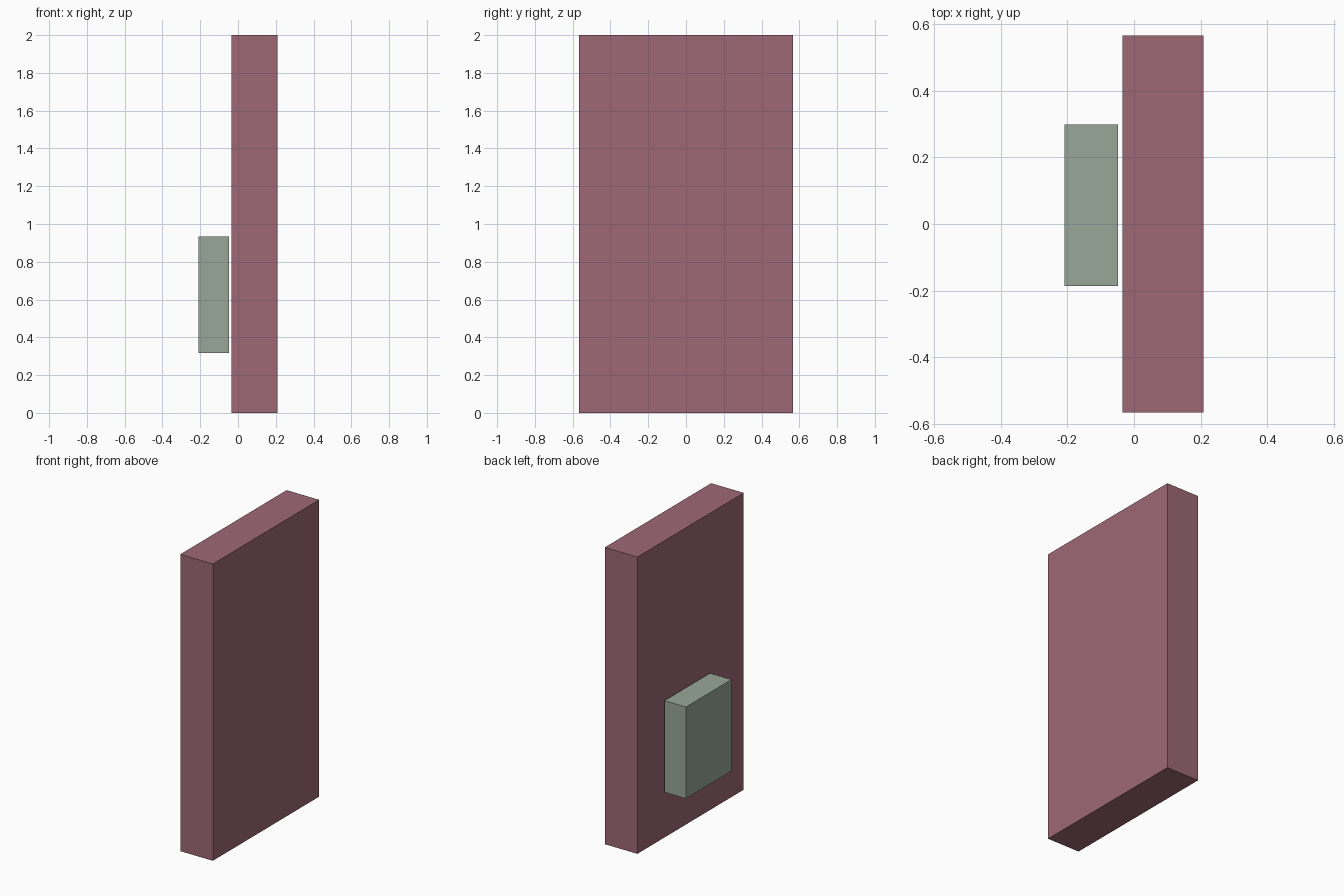
import bpy

if "Cube" in bpy.data.objects:
    bpy.data.objects.remove(bpy.data.objects["Cube"])


def box(name, lo, hi, color):
    """Axis-aligned box between two corners."""
    center = [(a + b) / 2 for a, b in zip(lo, hi)]
    bpy.ops.mesh.primitive_cube_add(size=1, location=center)
    ob = bpy.context.object
    ob.name = name
    ob.scale = [b - a for a, b in zip(lo, hi)]
    bpy.ops.object.transform_apply(location=False, rotation=False, scale=True)
    mat = bpy.data.materials.new(name + "_color")
    mat.diffuse_color = (*color, 1)
    mat.use_nodes = True
    mat.node_tree.nodes["Principled BSDF"].inputs["Base Color"].default_value = mat.diffuse_color
    ob.data.materials.append(mat)
    return ob


# Tall upright slab
box("slab", (-0.034, -0.566, 0), (0.209, 0.566, 2), (0.34, 0.14, 0.18))

# Small panel floating just off the slab's left face
box("panel", (-0.209, -0.186, 0.317), (-0.048, 0.299, 0.934), (0.32, 0.39, 0.32))
